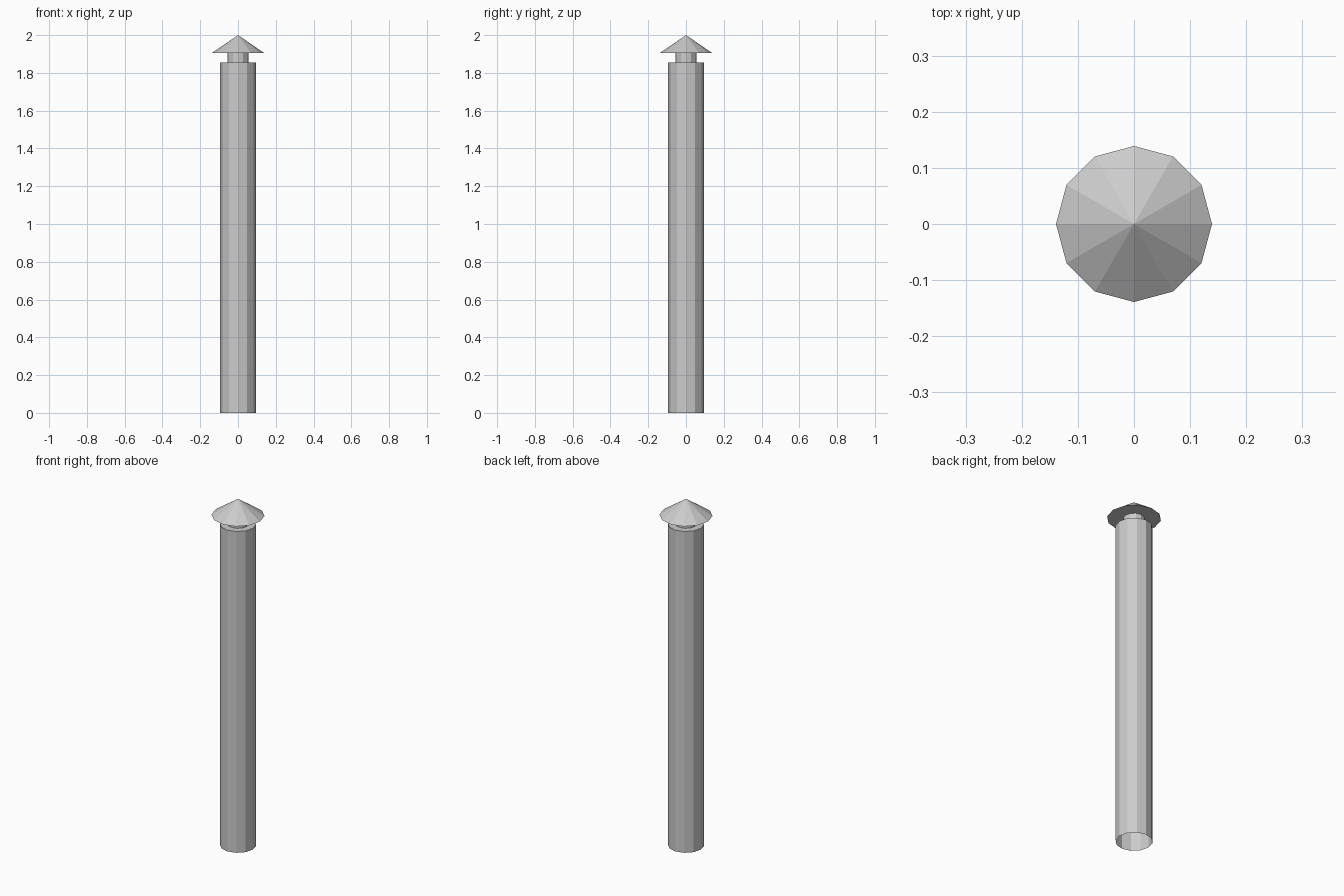
import bpy, bmesh
from math import cos, sin, tau

if "Cube" in bpy.data.objects:
    bpy.data.objects.remove(bpy.data.objects["Cube"])

SIDES = 12


def lathe(name, profile):
    """Revolve (radius, z) points into a flat-shaded twelve-sided surface."""
    bm = bmesh.new()
    rings = []
    for r, z in profile:
        if r == 0:
            rings.append([bm.verts.new((0, 0, z))] * SIDES)
        else:
            rings.append([bm.verts.new((r * cos(tau * i / SIDES), r * sin(tau * i / SIDES), z))
                          for i in range(SIDES)])
    for low, high in zip(rings, rings[1:]):
        for i in range(SIDES):
            j = (i + 1) % SIDES
            corners = [low[i], low[j], high[j], high[i]]
            bm.faces.new(list(dict.fromkeys(corners)))
    mesh = bpy.data.meshes.new(name)
    bm.to_mesh(mesh)
    bm.free()
    obj = bpy.data.objects.new(name, mesh)
    bpy.context.collection.objects.link(obj)
    return obj


# One continuous skin: open-bottomed pipe, shoulder, narrow neck, conical rain cap
lathe("chimney_pipe", [
    (0.095, 0.0), (0.095, 1.855),
    (0.055, 1.855), (0.055, 1.905),
    (0.139, 1.905), (0.0, 2.0),
])
